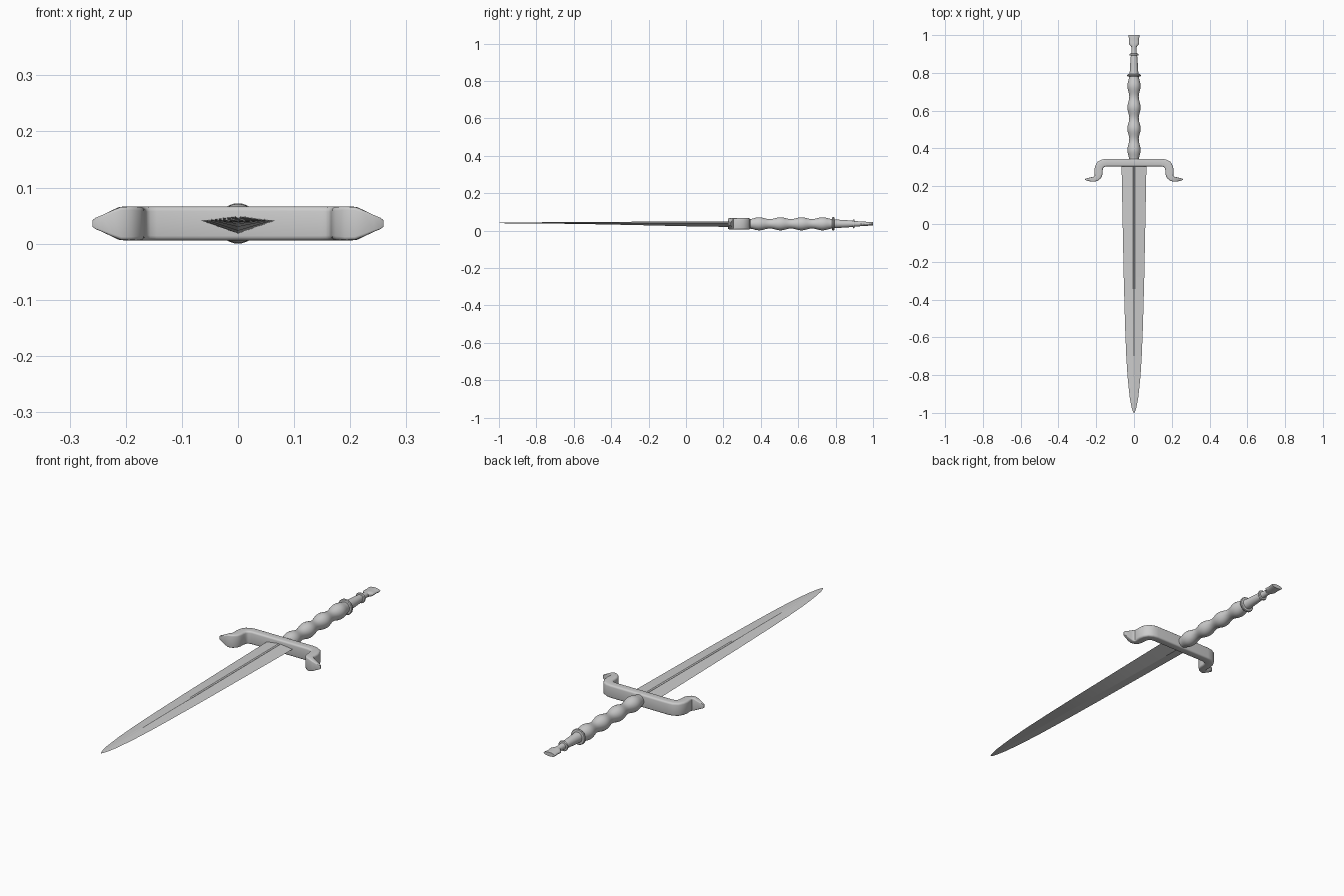
import bpy, bmesh, math
from mathutils import Vector

if "Cube" in bpy.data.objects:
    bpy.data.objects.remove(bpy.data.objects["Cube"])

C = 0.036  # height of the central axis


def loft(name, rings, angle=35):
    """Skin a list of equal-length closed rings and cap both ends."""
    bm = bmesh.new()
    vs = [[bm.verts.new(p) for p in r] for r in rings]
    n = len(rings[0])
    for a, b in zip(vs, vs[1:]):
        for i in range(n):
            j = (i + 1) % n
            bm.faces.new((a[i], a[j], b[j], b[i]))
    bm.faces.new(vs[0])
    bm.faces.new(vs[-1])
    bmesh.ops.recalc_face_normals(bm, faces=bm.faces)
    me = bpy.data.meshes.new(name)
    bm.to_mesh(me)
    bm.free()
    ob = bpy.data.objects.new(name, me)
    bpy.context.collection.objects.link(ob)
    bpy.ops.object.select_all(action='DESELECT')
    ob.select_set(True)
    bpy.context.view_layer.objects.active = ob
    bpy.ops.object.shade_smooth_by_angle(angle=math.radians(angle))
    return ob


def turned(name, profile, n=32):
    """Rings along y given as (y, radius x, radius z)."""
    return loft(name, [[(rx * math.cos(t), y, C + rz * math.sin(t))
                        for t in (2 * math.pi * i / n for i in range(n))]
                       for y, rx, rz in profile])


# Blade: y, half width, ridge height, keel depth, groove depth
edge = 0.041
stations = [(0.32, .066, .008, .023, .003), (0.0, .060, .007, .018, .003),
            (-0.3, .054, .006, .011, .003), (-0.55, .047, .005, .006, .002),
            (-0.7, .041, .004, .004, .002), (-0.81, .034, .003, .003, 0),
            (-0.88, .027, .003, .003, 0), (-0.93, .021, .002, .002, 0),
            (-0.97, .013, .002, .002, 0), (-0.99, .007, .001, .001, 0),
            (-1.0, .002, .0005, .0005, 0)]
rings = []
for y, w, up, down, groove in stations:
    g = min(.005, w * .15)
    rings.append([(-w, y, edge), (-g, y, edge + up), (0, y, edge + up - groove),
                  (g, y, edge + up), (w, y, edge), (0, y, edge - down)])
loft("blade", rings, 5)

# Crossguard: half path of x, y, half width, half height, then mirrored
half = [(0, .325, .020, .030), (.145, .325, .020, .030), (.163, .322, .021, .030),
        (.177, .314, .022, .030), (.185, .300, .022, .030), (.188, .283, .022, .030),
        (.188, .265, .021, .030), (.191, .252, .019, .030), (.199, .242, .015, .030),
        (.211, .237, .013, .029), (.225, .236, .012, .023), (.242, .236, .008, .015),
        (.254, .236, .005, .010), (.259, .236, .002, .006)]
path = [(-x, y, w, h) for x, y, w, h in half[:0:-1]] + half
rings = []
for i, (x, y, w, h) in enumerate(path):
    a, b = path[max(i - 1, 0)], path[min(i + 1, len(path) - 1)]
    t = Vector((b[0] - a[0], b[1] - a[1], 0)).normalized()
    side = Vector((-t.y, t.x, 0))
    r = min(w, h) * .4
    ring = []
    for k, (sx, sz) in enumerate([(1, 1), (-1, 1), (-1, -1), (1, -1)]):
        for s in range(4):
            q = math.radians(90 * k + 30 * s)
            u = sx * (w - r) + r * math.cos(q)
            v = sz * (h - r) + r * math.sin(q)
            ring.append(Vector((x, y, C)) + side * u + Vector((0, 0, v)))
    rings.append(ring)
loft("crossguard", rings, 40)

# Grip with four swells
grip = []
for i in range(49):
    y = .33 + .45 * i / 48
    r = .030 - .005 * math.cos(2 * math.pi * (y - .335) / .113)
    grip.append((y, r, r))
turned("grip", grip)


def collar(name, y, r, half_len):
    """Small rounded ring around the handle."""
    pts = [(-1, .75), (-.8, .93), (-.3, 1), (.3, 1), (.8, .93), (1, .75)]
    turned(name, [(y + a * half_len, r * b, r * b) for a, b in pts])


collar("grip_collar", .787, .036, .007)
collar("neck_collar", .897, .024, .005)

# Tapered neck
turned("neck", [(y, r, r) for y, r in
                [(.785, .025), (.80, .023), (.85, .020), (.89, .017), (.90, .015),
                 (.93, .013), (.95, .012)]])

# Flattened, flared end piece
turned("pommel", [(.935, .012, .012), (.945, .020, .012), (.952, .027, .012),
                  (.962, .027, .011), (.98, .026, .010), (.992, .029, .010),
                  (1.0, .029, .009)])
